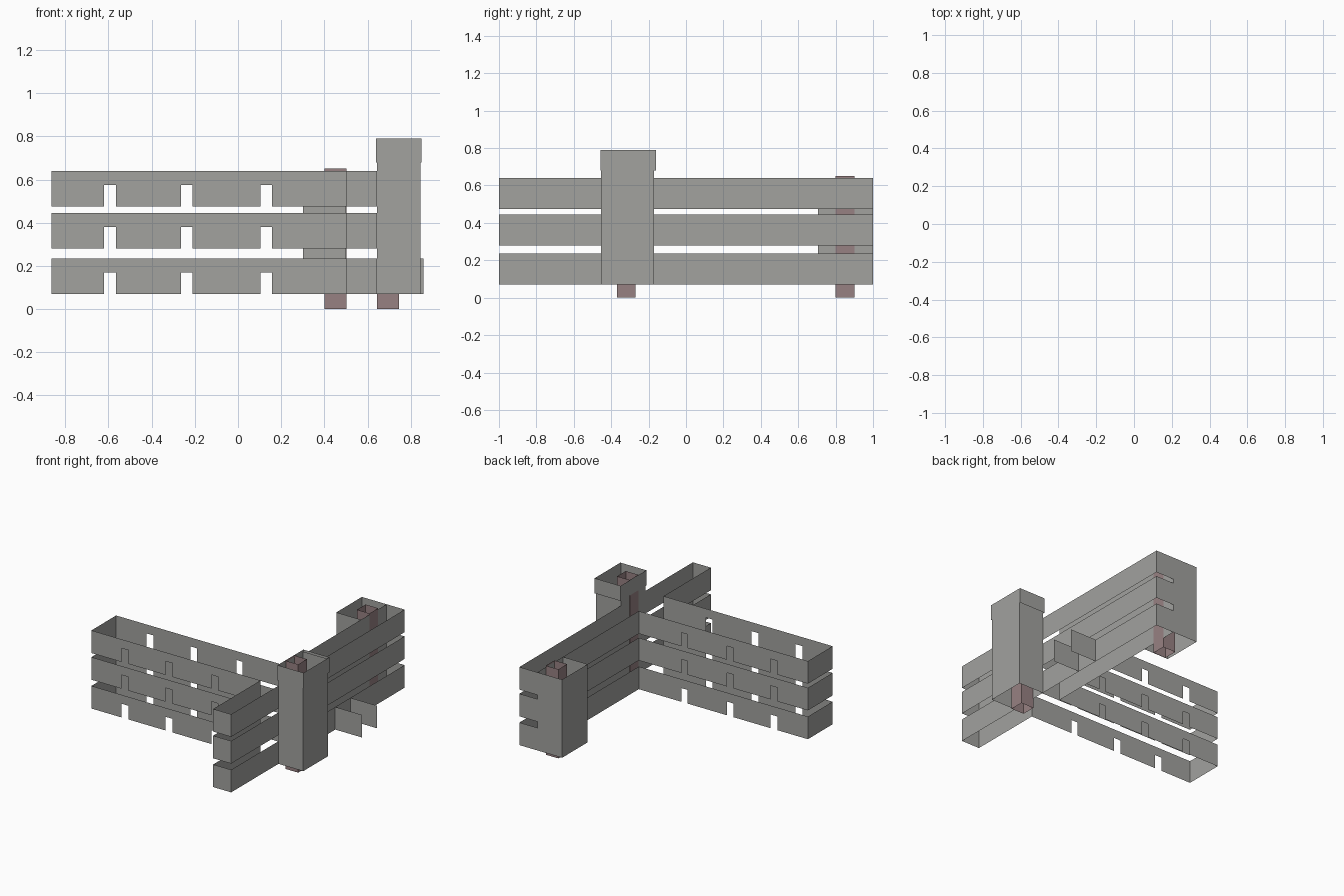
import bpy, bmesh

if "Cube" in bpy.data.objects:
    bpy.data.objects.remove(bpy.data.objects["Cube"])

def material(name, rgb):
    m = bpy.data.materials.new(name)
    m.diffuse_color = (*rgb, 1)
    m.use_nodes = True
    m.node_tree.nodes["Principled BSDF"].inputs["Base Color"].default_value = m.diffuse_color
    return m

GREY = material("weathered_grey", (0.36, 0.36, 0.345))
RED = material("dusty_red_wood", (0.31, 0.22, 0.225))

def walls(name, path, z0, z1, mat, notches=(), notch_top=0):
    """Thin upright sheets along a plan path, with notches cut up from the bottom edge by x range."""
    bm = bmesh.new()
    for (xa, ya), (xb, yb) in zip(path, path[1:]):
        cuts = [xa, xb]
        if ya == yb:
            cuts += [x for n in notches for x in n if min(xa, xb) < x < max(xa, xb)]
        cuts.sort(reverse=xa > xb)
        pairs = list(zip(cuts, cuts[1:])) if xa != xb else [(xa, xb)]
        for p, q in pairs:
            mid = (p + q) / 2
            notched = ya == yb and any(a < mid < b for a, b in notches)
            low = notch_top if notched else z0
            bm.faces.new([bm.verts.new(c) for c in
                          ((p, ya, low), (q, yb, low), (q, yb, z1), (p, ya, z1))])
    bmesh.ops.remove_doubles(bm, verts=bm.verts, dist=1e-5)
    mesh = bpy.data.meshes.new(name)
    bm.to_mesh(mesh)
    bm.free()
    mesh.materials.append(mat)
    ob = bpy.data.objects.new(name, mesh)
    bpy.context.collection.objects.link(ob)
    return ob

def loop(x0, x1, y0, y1):
    """Closed anticlockwise rectangle, so the sheets face outwards."""
    return [(x0, y0), (x1, y0), (x1, y1), (x0, y1), (x0, y0)]

X0, X1 = 0.50, 0.645          # cross rail sides
Y0, Y1 = -0.455, -0.17        # long rail sides
NOTCHES = ((-0.62, -0.565), (-0.265, -0.21), (0.105, 0.157))

# Three levels of rails
for level, z in (("bottom", 0.07), ("middle", 0.28), ("top", 0.475)):
    top = z + 0.165
    # long rail, open where it meets the cross rail
    walls(level + "_long_rail", [(X0, Y1), (-0.865, Y1), (-0.865, Y0), (X0, Y0)],
          z, top, GREY, NOTCHES, z + 0.1)
    # cross rail, front half and back half around the tall post
    walls(level + "_cross_rail_front", [(X0, Y0), (X0, -1), (X1, -1), (X1, Y0)], z, top, GREY)
    walls(level + "_cross_rail_back", [(X1, Y1), (X1, 1), (X0, 1), (X0, Y1)], z, top, GREY)

# Short stub on the bottom level, open ended
walls("stub_front", [(X1, 0.20), (0.86, 0.20)], 0.07, 0.235, GREY)
walls("stub_back", [(0.86, 0.375), (X1, 0.375)], 0.07, 0.235, GREY)

# Post casings and the cap rim
walls("tall_post", loop(0.645, 0.845, Y0, Y1), 0.07, 0.78, GREY)
walls("post_cap", loop(0.64, 0.85, -0.458, -0.16), 0.68, 0.79, GREY)
walls("short_post", loop(0.30, 0.50, 0.705, 1.0), 0.07, 0.64, GREY)

# Wooden cores inside the posts
walls("tall_post_core", loop(0.643, 0.745, -0.37, -0.27), 0, 0.79, RED)
walls("short_post_core", loop(0.40, 0.502, 0.80, 0.90), 0, 0.65, RED)
